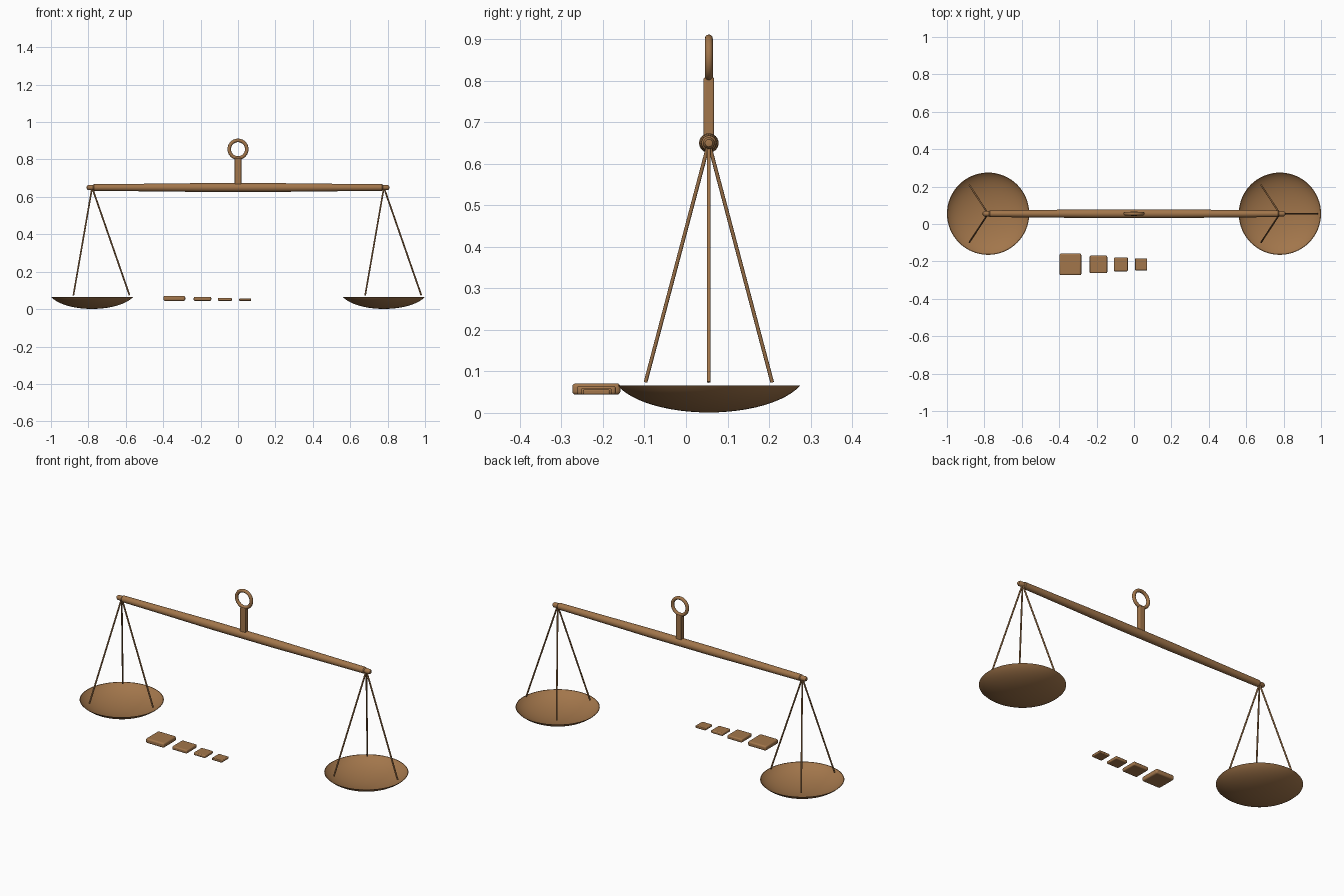
import bpy, bmesh, math
from mathutils import Vector

cube = bpy.data.objects.get("Cube")
if cube:
    bpy.data.objects.remove(cube)

AXIS_Y = 0.055      # depth of the beam and pans
BEAM_Z = 0.65
PAN_X, PAN_R, PAN_H = 0.78, 0.22, 0.065

bronze = bpy.data.materials.new("bronze")
bronze.use_nodes = True
bronze.diffuse_color = (0.36, 0.18, 0.07, 1)
bronze.node_tree.nodes["Principled BSDF"].inputs["Base Color"].default_value = bronze.diffuse_color


def finish(obj, name, angle=35):
    obj.name = name
    obj.data.materials.clear()
    obj.data.materials.append(bronze)
    bpy.ops.object.select_all(action="DESELECT")
    obj.select_set(True)
    bpy.context.view_layer.objects.active = obj
    bpy.ops.object.shade_smooth_by_angle(angle=math.radians(angle))
    return obj


def lathe(name, profile, location, sides, rotation=(0, 0, 0)):
    """Spin (radius, height) points around the local z axis."""
    bm = bmesh.new()
    verts = [bm.verts.new((r, 0, z)) for r, z in profile]
    edges = [bm.edges.new(pair) for pair in zip(verts, verts[1:])]
    bmesh.ops.spin(bm, geom=verts + edges, cent=(0, 0, 0), axis=(0, 0, 1),
                   angle=math.tau, steps=sides)
    bmesh.ops.remove_doubles(bm, verts=bm.verts, dist=0.0002)
    bmesh.ops.recalc_face_normals(bm, faces=bm.faces)
    mesh = bpy.data.meshes.new(name)
    bm.to_mesh(mesh)
    bm.free()
    obj = bpy.data.objects.new(name, mesh)
    bpy.context.collection.objects.link(obj)
    obj.location, obj.rotation_euler = location, rotation
    return finish(obj, name)


def rod(name, start, end, radius):
    a, b = Vector(start), Vector(end)
    bpy.ops.mesh.primitive_cylinder_add(vertices=10, radius=radius,
                                        depth=(b - a).length, location=(a + b) / 2)
    obj = bpy.context.object
    obj.rotation_euler = (b - a).to_track_quat("Z", "Y").to_euler()
    return finish(obj, name, 50)


def block(name, size, location, bevel):
    bpy.ops.mesh.primitive_cube_add(size=1, location=location)
    obj = bpy.context.object
    obj.scale = size
    bpy.ops.object.transform_apply(location=False, rotation=False, scale=True)
    mod = obj.modifiers.new("Rounded edges", "BEVEL")
    mod.width, mod.segments = bevel, 3
    return finish(obj, name)


# Tapered beam with a small rounded tip at each end
half = [(0.0, 0.81), (0.009, 0.808), (0.014, 0.8), (0.014, 0.775),
        (0.018, 0.77), (0.02, 0.52), (0.0235, 0.2)]
beam = half + [(r, -x) for r, x in reversed(half)]
lathe("beam", beam, (0, AXIS_Y, BEAM_Z), 24, (0, math.pi / 2, 0))

# Post and hanging ring
block("post", (0.036, 0.025, 0.16), (0, AXIS_Y, 0.728), 0.004)
bpy.ops.mesh.primitive_torus_add(major_radius=0.047, minor_radius=0.0095,
                                 major_segments=40, minor_segments=12,
                                 location=(0, AXIS_Y, 0.855),
                                 rotation=(math.pi / 2, 0, 0))
finish(bpy.context.object, "hanging_ring")

# Thin curved dish: outer skin then inner skin
rim = math.radians(70)
outer = []
for i in range(13):
    t = rim * i / 12
    outer.append((PAN_R * math.sin(t) / math.sin(rim),
                  PAN_H * (1 - math.cos(t)) / (1 - math.cos(rim))))
inner = [(r * 0.985, 0.003 + z * (1 - 0.003 / PAN_H)) for r, z in reversed(outer)]

for side, x in (("left", PAN_X), ("right", -PAN_X)):
    lathe(side + "_pan", outer + inner, (x, AXIS_Y, 0.001), 64)
    for n in range(3):
        a = math.tau * n / 3
        foot = (x + 0.2 * math.cos(a), AXIS_Y + 0.2 * math.sin(a) * 0.88, 0.074)
        rod(f"{side}_cord_{n + 1}", (x, AXIS_Y, BEAM_Z), foot, 0.0045)

# Row of square weights, large to small
for n, (x, size, height) in enumerate([(-0.34, 0.116, 0.027), (-0.19, 0.094, 0.021),
                                       (-0.07, 0.074, 0.016), (0.038, 0.064, 0.013)]):
    block(f"weight_{n + 1}", (size, size, height), (x, -0.216, 0.044 + height / 2), height * 0.3)
